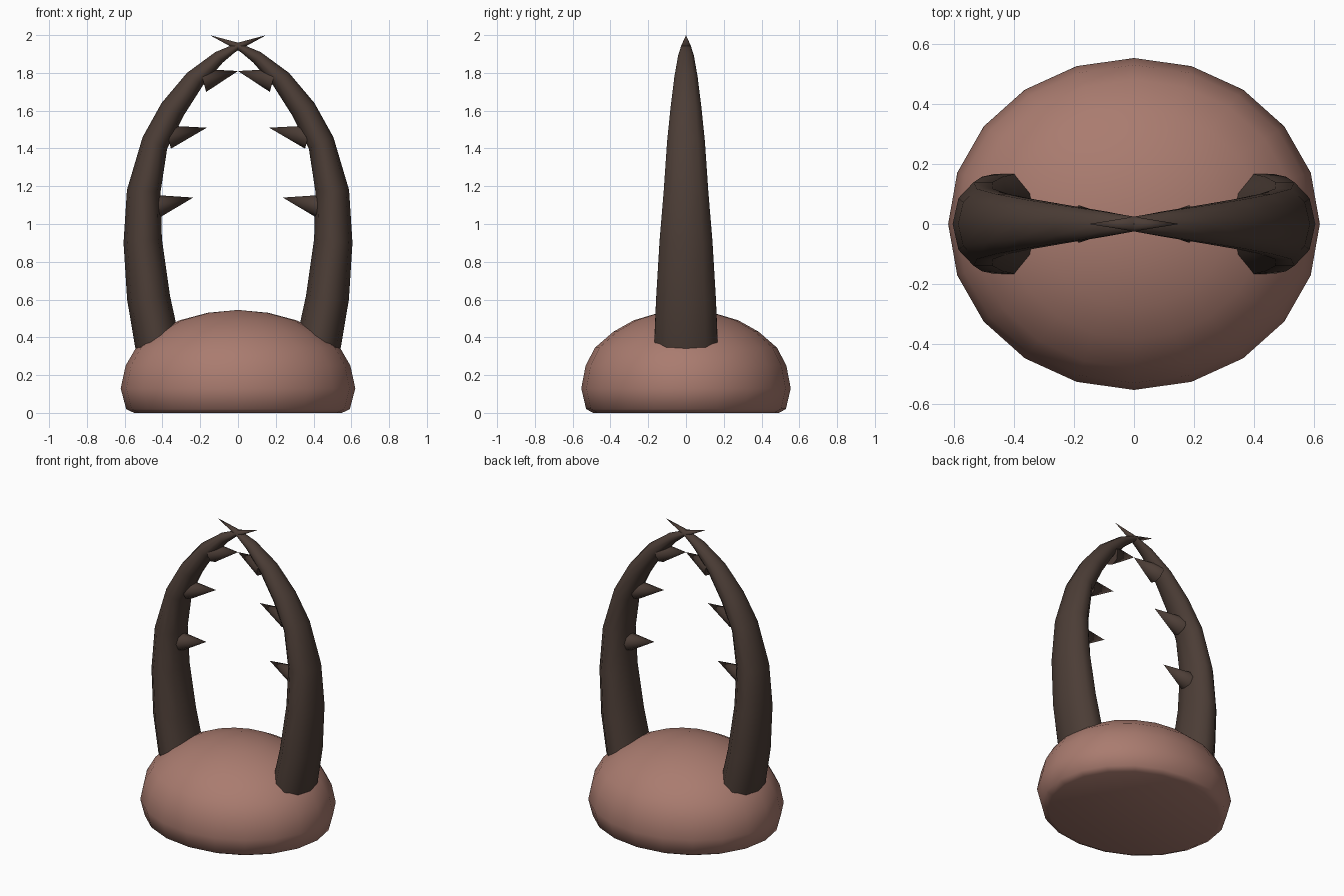
import bpy, bmesh, math
from mathutils import Vector

if "Cube" in bpy.data.objects:
    bpy.data.objects.remove(bpy.data.objects["Cube"])


def material(name, rgb):
    m = bpy.data.materials.new(name)
    m.diffuse_color = (*rgb, 1)
    m.use_nodes = True
    m.node_tree.nodes["Principled BSDF"].inputs["Base Color"].default_value = m.diffuse_color
    return m


CLAY = material("dusty pink", (0.40, 0.20, 0.16))
HORN = material("dark brown", (0.072, 0.047, 0.037))


def loft(name, rings, mat, angle):
    """Skin a list of vertex rings; a ring of one point closes to a tip."""
    bm = bmesh.new()
    loops = [[bm.verts.new(p) for p in ring] for ring in rings]
    for a, b in zip(loops, loops[1:]):
        n = max(len(a), len(b))
        for i in range(n):
            j = (i + 1) % n
            quad = [a[i % len(a)], a[j % len(a)], b[j % len(b)], b[i % len(b)]]
            bm.faces.new(list(dict.fromkeys(quad)))
    for ring in (loops[0], loops[-1]):
        if len(ring) > 2:
            bm.faces.new(ring)
    bmesh.ops.recalc_face_normals(bm, faces=bm.faces)
    mesh = bpy.data.meshes.new(name)
    bm.to_mesh(mesh)
    bm.free()
    mesh.materials.append(mat)
    ob = bpy.data.objects.new(name, mesh)
    bpy.context.collection.objects.link(ob)
    bpy.ops.object.select_all(action='DESELECT')
    ob.select_set(True)
    bpy.context.view_layer.objects.active = ob
    bpy.ops.object.shade_smooth_by_angle(angle=math.radians(angle))
    return ob


def ellipse(centre, u, v, n):
    return [centre + u * math.cos(2 * math.pi * i / n) + v * math.sin(2 * math.pi * i / n)
            for i in range(n)]


# Domed base: oval cross-sections, flat underside
dome = [(0.55, 0.0), (0.592, 0.02), (0.621, 0.13), (0.595, 0.25), (0.54, 0.345),
        (0.43, 0.43), (0.31, 0.49), (0.16, 0.53)]
rings = [ellipse(Vector((0, 0, z)), Vector((r, 0, 0)), Vector((0, r * 0.893, 0)), 20)
         for r, z in dome]
loft("base_dome", rings + [[Vector((0, 0, 0.545))]], CLAY, 80)

# Horn sections: outer x, z, inner x, z, half depth
sections = [(0.50, 0.20, 0.29, 0.30, 0.175), (0.545, 0.35, 0.325, 0.46, 0.175),
            (0.587, 0.60, 0.36, 0.62, 0.166), (0.606, 0.90, 0.403, 0.92, 0.147),
            (0.588, 1.18, 0.41, 1.17, 0.124), (0.505, 1.46, 0.375, 1.40, 0.105),
            (0.405, 1.64, 0.29, 1.57, 0.086), (0.27, 1.80, 0.185, 1.735, 0.065),
            (0.12, 1.91, 0.08, 1.855, 0.044), (0.0, 1.96, 0.015, 1.91, 0.027)]
# Spikes: base x, z, tip x, z, radius
spikes = [(0.425, 1.095, 0.237, 1.14, 0.06), (0.37, 1.46, 0.165, 1.51, 0.063),
          (0.185, 1.76, 0.0, 1.81, 0.063)]

for side, s in (("right", 1), ("left", -1)):
    # Curved horn crossing the middle at its tip
    rings = []
    for ox, oz, ix, iz, d in sections:
        out, inn = Vector((s * ox, 0, oz)), Vector((s * ix, 0, iz))
        rings.append(ellipse((out + inn) / 2, (out - inn) / 2, Vector((0, d, 0)), 10))
    loft(f"{side}_horn", rings + [[Vector((-s * 0.15, 0, 2.0))]], HORN, 60)
    # Spikes along the inner edge
    for k, (bx, bz, tx, tz, r) in enumerate(spikes):
        base, tip = Vector((s * bx, 0, bz)), Vector((s * tx, 0, tz))
        up = (tip - base).cross(Vector((0, 1, 0))).normalized() * r
        loft(f"{side}_spike_{k + 1}", [ellipse(base, up, Vector((0, r, 0)), 8), [tip]], HORN, 60)
